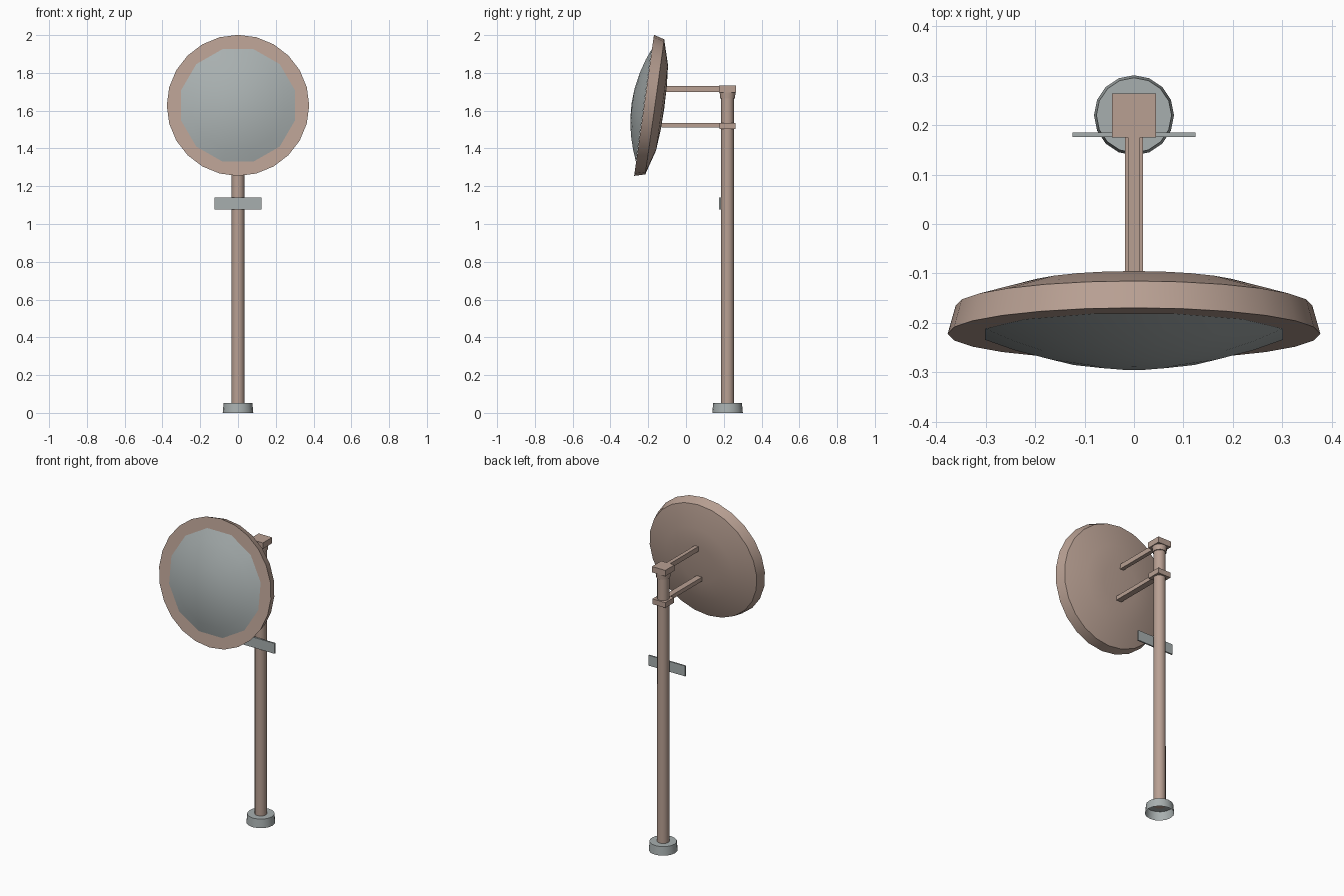
import bpy, bmesh, math
from mathutils import Matrix

cube = bpy.data.objects.get("Cube")
if cube:
    bpy.data.objects.remove(cube, do_unlink=True)


def material(name, rgb):
    m = bpy.data.materials.new(name)
    m.use_nodes = True
    m.diffuse_color = (*rgb, 1)
    bsdf = next(n for n in m.node_tree.nodes if n.type == "BSDF_PRINCIPLED")
    bsdf.inputs["Base Color"].default_value = (*rgb, 1)
    return m


BROWN = material("dusty brown", (0.48, 0.35, 0.29))
GREY = material("cool grey", (0.39, 0.43, 0.43))
POLE_Y = 0.22


def finish(name, bm, mat, smooth=None):
    bmesh.ops.recalc_face_normals(bm, faces=bm.faces)
    mesh = bpy.data.meshes.new(name)
    bm.to_mesh(mesh)
    bm.free()
    mesh.materials.append(mat)
    ob = bpy.data.objects.new(name, mesh)
    bpy.context.collection.objects.link(ob)
    if smooth:
        bpy.ops.object.select_all(action="DESELECT")
        ob.select_set(True)
        bpy.context.view_layer.objects.active = ob
        bpy.ops.object.shade_smooth_by_angle(angle=math.radians(smooth))
    return ob


def box(name, mat, x, y, z):
    """Box from (low, high) ranges on each axis."""
    bm = bmesh.new()
    bmesh.ops.create_cube(bm, size=1)
    for v in bm.verts:
        for i, (lo, hi) in enumerate((x, y, z)):
            v.co[i] = hi if v.co[i] > 0 else lo
    return finish(name, bm, mat)


def lathe(name, mat, profile, sides, matrix, phase=0, smooth=32):
    """Spin (radius, height) points around local z."""
    bm = bmesh.new()
    rings = []
    for r, h in profile:
        count = sides if r > 0 else 1
        rings.append([bm.verts.new((r * math.cos(a), r * math.sin(a), h))
                      for a in (phase + 2 * math.pi * k / sides for k in range(count))])
    for low, high in zip(rings, rings[1:]):
        for k in range(sides):
            n = (k + 1) % sides
            corners = [low[k % len(low)], low[n % len(low)],
                       high[n % len(high)], high[k % len(high)]]
            bm.faces.new(list(dict.fromkeys(corners)))
    bm.transform(matrix)
    return finish(name, bm, mat, smooth)


# Post standing in an open-bottomed foot
post = Matrix.Translation((0, POLE_Y, 0))
lathe("base_foot", GREY, [(0.081, 0), (0.076, 0.053), (0, 0.053)], 16, post)
lathe("pole", BROWN, [(0, 0.05), (0.035, 0.05), (0.034, 1.69), (0, 1.69)],
      12, post, smooth=40)
lathe("top_collar", BROWN, [(0, 1.66), (0.039, 1.665), (0.042, 1.697), (0, 1.697)],
      12, post, smooth=40)

# Brackets and arms holding the mirror
box("top_cap", BROWN, (-0.045, 0.045), (0.175, 0.264), (1.697, 1.733))
box("lower_clamp", BROWN, (-0.044, 0.044), (0.177, 0.262), (1.503, 1.535))
box("upper_arm", BROWN, (-0.012, 0.012), (-0.13, 0.2), (1.7, 1.73))
box("lower_arm", BROWN, (-0.018, 0.018), (-0.13, 0.2), (1.51, 1.535))

# Small sign plate on the front of the post
box("sign_plate", GREY, (-0.124, 0.124), (0.176, 0.185), (1.077, 1.14))

# Tilted round housing and convex mirror
tilt = Matrix.Translation((0, -0.222, 1.628)) @ Matrix.Rotation(math.radians(-98), 4, "X")
lathe("mirror_housing", BROWN,
      [(0, 0), (0.377, 0), (0.361, 0.057), (0.228, 0.096), (0.12, 0.105), (0, 0.108)],
      24, tilt)
dome = [(0.312 * t, -0.001 - 0.066 * (1 - t * t)) for t in (1, 0.8, 0.55, 0.28, 0)]
lathe("mirror_face", GREY, dome, 12, tilt, phase=math.radians(15))
